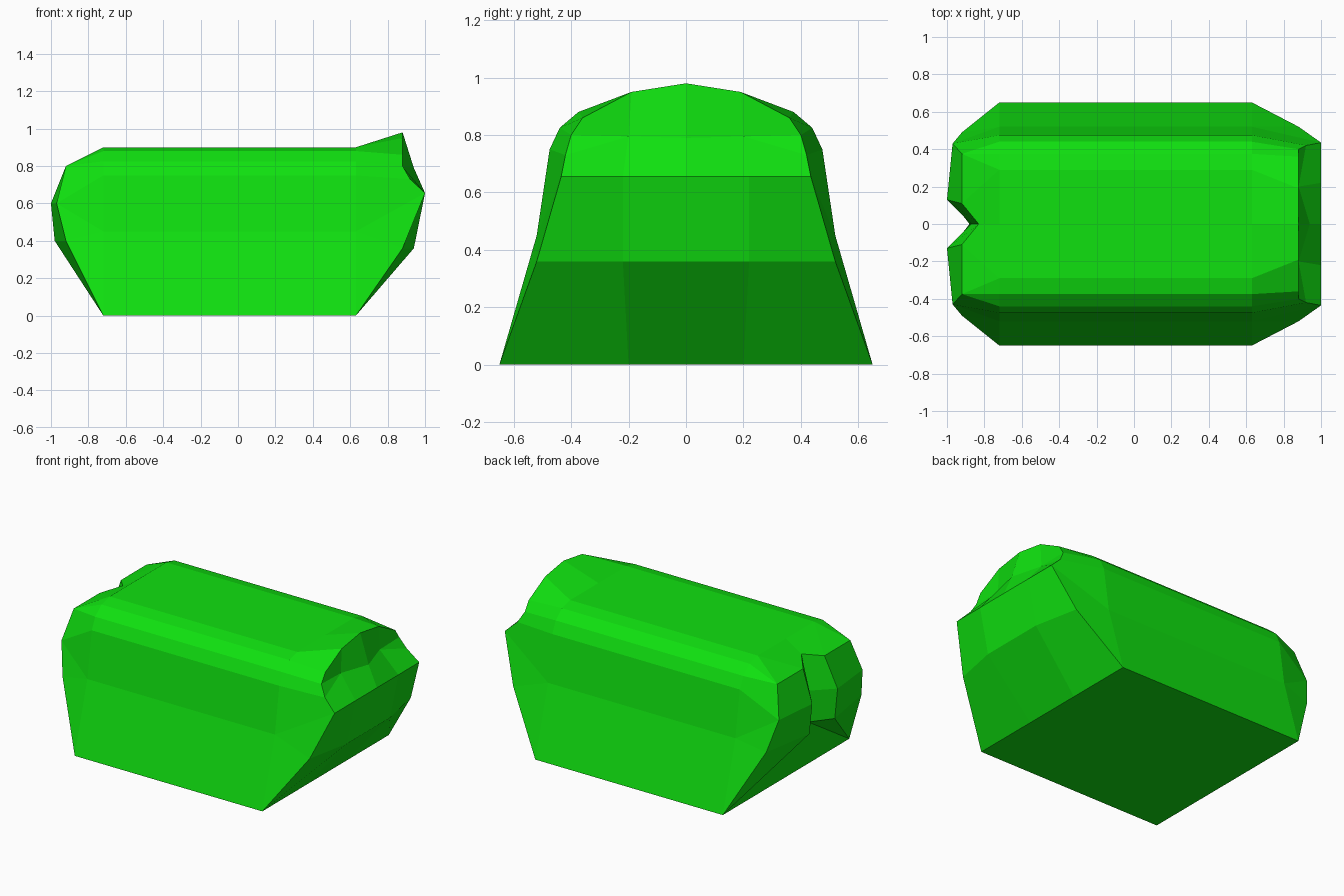
import bpy
import bmesh
from mathutils import Vector

cube = bpy.data.objects.get("Cube")
if cube:
    bpy.data.objects.remove(cube, do_unlink=True)

material = bpy.data.materials.new("bright_green")
green = (0.005, 0.75, 0.005, 1.0)
material.diffuse_color = green
material.use_nodes = True
material.node_tree.nodes["Principled BSDF"].inputs["Base Color"].default_value = green

bm = bmesh.new()


def strip(row_a, row_b):
    """Skin two rows of points; repeated points collapse quads to triangles."""
    for a, b, c, d in zip(row_a, row_a[1:], row_b[1:], row_b):
        corners = []
        for point in (a, b, c, d):
            if point not in corners:
                corners.append(point)
        if len(corners) > 2:
            bm.faces.new([bm.verts.new(Vector(point)) for point in corners])


# Half cross-section of the long body, from the base up to the middle of the top
profile = [(0.65, 0), (0.52, 0.45), (0.475, 0.75), (0.44, 0.825),
           (0.375, 0.88), (0.29, 0.9), (0, 0.9)]
rear = [(-0.72, y, z) for y, z in profile]
fore = [(0.63, y, z) for y, z in profile]
rear_base, fore_base = (-0.72, 0, 0), (0.63, 0, 0)
fore_inner = (0.63, 0.2, 0)
strip(rear, fore)

# Flat underside
strip([rear[0], rear_base], [fore[0], fore_base])

# Raised end: rim running up the side and over the crest
rim = [fore[0], (0.88, 0.52, 0.36), (1, 0.435, 0.655), (0.92, 0.42, 0.73),
       (0.88, 0.4, 0.8), (0.88, 0.36, 0.86), (0.88, 0.19, 0.95), (0.88, 0, 0.98)]
strip([fore[0], fore[1]] + fore[1:], rim)

# Raised end: lower panels and sloping ledge, in columns towards the middle
inner = [fore_inner, (0.94, 0.22, 0.36), (1, 0.22, 0.655), (0.88, 0.2, 0.795)]
middle = [fore_base, (0.94, 0, 0.36), (1, 0, 0.655), (0.94, 0, 0.79)]
strip(rim[:4], inner)
strip(inner, middle)

# Raised end: upright face behind the ledge
strip([inner[-1]] * 4, rim[3:7])
strip([inner[-1], rim[6]], [middle[-1], rim[7]])

# Notched end: outer corner, notch lip and notch valley
corner = [rear[0], (-0.92, 0.49, 0.4), (-0.97, 0.43, 0.6), (-0.92, 0.375, 0.8)]
lip = [rear[0], (-0.98, 0.13, 0.4), (-1, 0.13, 0.6), (-0.92, 0.11, 0.8)]
valley = [rear_base, (-0.88, 0, 0.4), (-0.87, 0, 0.6), (-0.83, 0, 0.83)]
strip(corner, lip)
strip([lip[0]] + lip, valley[:2] + valley[1:])

# Notched end: bevels joining the body to the end
base, low, mid, top = corner
strip([rear[0], rear[1], rear[1], rear[2], rear[3], rear[4], rear[5], rear[5], rear[6]],
      [base, low, mid, mid, top, top, top, lip[-1], valley[-1]])

# Mirror the half and weld it into one closed shell
bmesh.ops.mirror(bm, geom=bm.verts[:] + bm.edges[:] + bm.faces[:],
                 axis="Y", merge_dist=0.0001)
bmesh.ops.remove_doubles(bm, verts=bm.verts[:], dist=0.0005)
bmesh.ops.recalc_face_normals(bm, faces=bm.faces[:])

mesh = bpy.data.meshes.new("faceted_body")
bm.to_mesh(mesh)
bm.free()
mesh.materials.append(material)
body = bpy.data.objects.new("faceted_body", mesh)
bpy.context.collection.objects.link(body)
